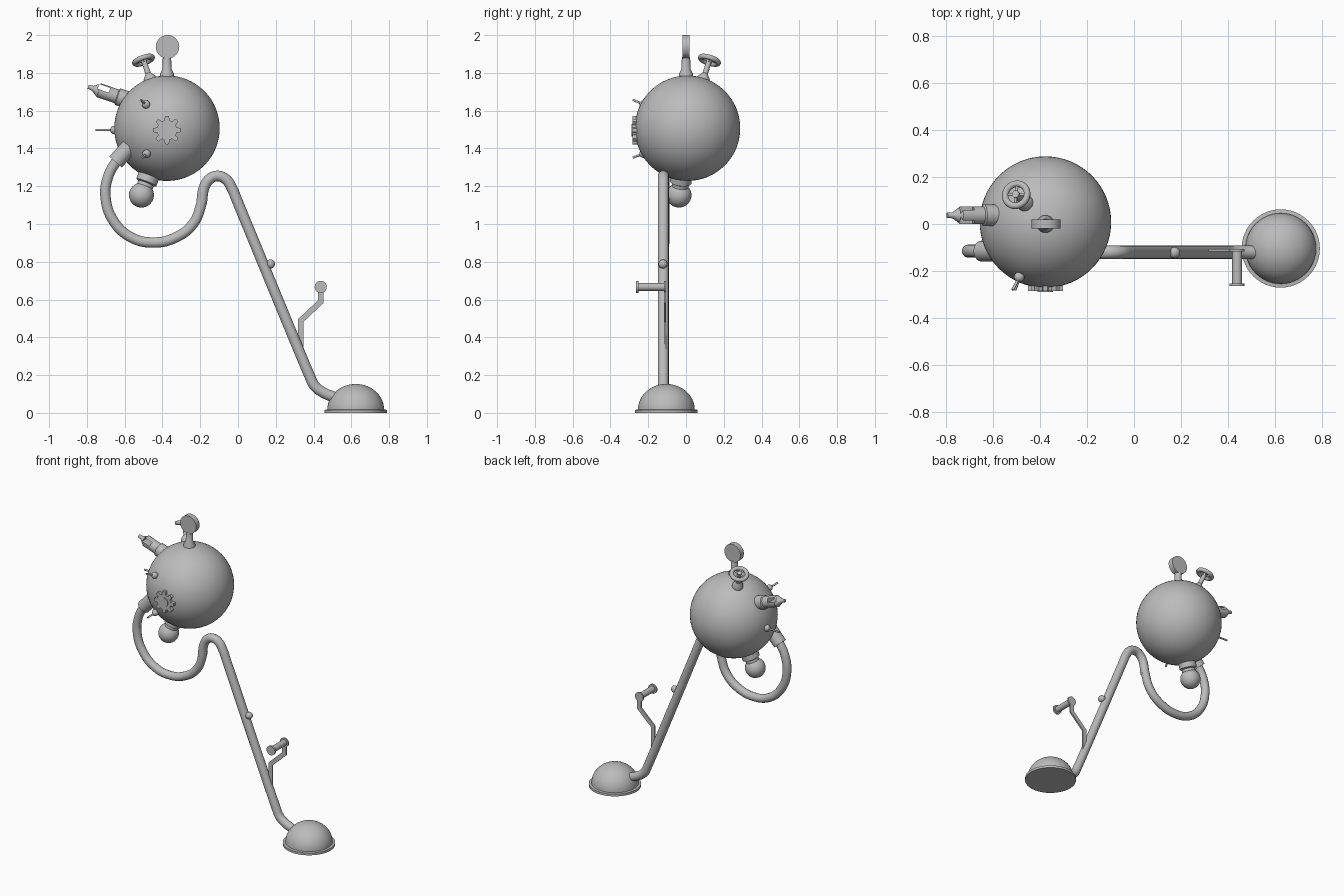
import bpy, bmesh, math
from mathutils import Vector

if "Cube" in bpy.data.objects:
    bpy.data.objects.remove(bpy.data.objects["Cube"])

grey = bpy.data.materials.new("plain_grey")
grey.use_nodes = True
colour = (0.5, 0.5, 0.5, 1)
grey.diffuse_color = colour
grey.node_tree.nodes["Principled BSDF"].inputs["Base Color"].default_value = colour


def finish(ob, name):
    """Name, colour and smooth a mesh object."""
    ob.name = name
    ob.data.materials.clear()
    ob.data.materials.append(grey)
    bpy.ops.object.select_all(action='DESELECT')
    ob.select_set(True)
    bpy.context.view_layer.objects.active = ob
    bpy.ops.object.shade_smooth_by_angle(angle=math.radians(35))
    return ob


def from_bmesh(name, bm):
    bmesh.ops.recalc_face_normals(bm, faces=bm.faces[:])
    mesh = bpy.data.meshes.new(name)
    bm.to_mesh(mesh)
    bm.free()
    ob = bpy.data.objects.new(name, mesh)
    bpy.context.collection.objects.link(ob)
    return finish(ob, name)


def lathe(name, base, axis, profile, segs=32):
    """Turn (radius, distance) pairs round an axis and cap both ends."""
    bm = bmesh.new()
    turn = Vector(axis).to_track_quat('Z', 'Y')
    rings = []
    for r, d in profile:
        rings.append([bm.verts.new(Vector(base) + turn @ Vector(
            (r * math.cos(math.tau * i / segs), r * math.sin(math.tau * i / segs), d)))
            for i in range(segs)])
    for a, b in zip(rings, rings[1:]):
        for i in range(segs):
            j = (i + 1) % segs
            bm.faces.new((a[i], a[j], b[j], b[i]))
    bm.faces.new(rings[0])
    bm.faces.new(rings[-1])
    return from_bmesh(name, bm)


def rod(name, start, end, r, segs=20):
    axis = Vector(end) - Vector(start)
    return lathe(name, start, axis, [(r, 0), (r, axis.length)], segs)


def ball(name, centre, r, segs=24):
    bpy.ops.mesh.primitive_uv_sphere_add(segments=segs, ring_count=segs // 2, radius=r, location=centre)
    return finish(bpy.context.object, name)


def tube(name, y, points, r):
    """Round tube through (x, z) points."""
    curve = bpy.data.curves.new(name, 'CURVE')
    curve.dimensions = '3D'
    curve.bevel_depth = r
    curve.bevel_resolution = 5
    curve.use_fill_caps = True
    curve.materials.append(grey)
    spline = curve.splines.new('BEZIER')
    spline.resolution_u = 8
    spline.bezier_points.add(len(points) - 1)
    for bp, (x, z) in zip(spline.bezier_points, points):
        bp.co = (x, y, z)
        bp.handle_left_type = bp.handle_right_type = 'AUTO'
    bpy.context.collection.objects.link(bpy.data.objects.new(name, curve))


def prism(name, outline, y0, y1):
    """Extrude an (x, z) outline along y."""
    bm = bmesh.new()
    face = bm.faces.new([bm.verts.new((x, y0, z)) for x, z in outline])
    out = bmesh.ops.extrude_face_region(bm, geom=[face])
    moved = [v for v in out["geom"] if isinstance(v, bmesh.types.BMVert)]
    bmesh.ops.translate(bm, verts=moved, vec=(0, y1 - y0, 0))
    return from_bmesh(name, bm)


# Main globe
C = Vector((-0.376, 0.008, 1.507))
R = 0.279
ball("globe", C, R, 64)

# Gear knob on the front
outline = []
for i in range(96):
    a = math.tau * i / 96
    r = 0.064 + 0.011 * max(-1, min(1, 2.2 * math.cos(8 * a)))
    outline.append((C.x + r * math.cos(a), 1.497 + r * math.sin(a)))
prism("gear_knob", outline, -0.284, -0.24)
rod("gear_hub", (C.x, -0.25, 1.497), (C.x, -0.289, 1.497), 0.033, 32)

# Small levers on ball joints
for name, base, tip in (
        ("upper_lever", (-0.487, -0.225, 1.633), (-0.515, -0.28, 1.657)),
        ("lower_lever", (-0.484, -0.225, 1.372), (-0.505, -0.28, 1.352)),
        ("side_lever", (-0.655, 0.04, 1.498), (-0.755, 0.045, 1.498))):
    ball(name + "_joint", base, 0.022)
    rod(name, base, tip, 0.006, 12)

# Round gauge on top
lathe("gauge_stem", (C.x, 0, 1.765), (0, 0, 1),
      [(0.037, 0), (0.037, 0.03), (0.024, 0.055), (0.022, 0.12)])
rod("gauge", (-0.373, -0.019, 1.938), (-0.373, 0.019, 1.938), 0.062, 48)

# Hand wheel with four spokes, standing off the globe
wheel = Vector((-0.5, 0.124, 1.867))
out = (wheel - C).normalized()
lathe("wheel_stem", C + out * (R - 0.01), out,
      [(0.036, 0), (0.034, 0.025), (0.015, 0.05), (0.014, 0.12)])
bpy.ops.mesh.primitive_torus_add(major_radius=0.049, minor_radius=0.014, major_segments=40,
                                 minor_segments=12, location=wheel,
                                 rotation=out.to_track_quat('Z', 'Y').to_euler())
finish(bpy.context.object, "wheel_rim")
rod("wheel_hub", wheel - out * 0.012, wheel + out * 0.012, 0.016)
side = out.cross(Vector((0, 1, 0))).normalized()
for n, d in enumerate((side, out.cross(side))):
    rod(f"wheel_spoke_{n + 1}", wheel - d * 0.048, wheel + d * 0.048, 0.006, 12)

# Slotted whistle on the side
whistle = lathe("whistle", (-0.58, 0.037, 1.655), (-0.95, 0, 0.32),
                [(0.046, 0), (0.046, 0.06), (0.038, 0.065), (0.038, 0.165),
                 (0.013, 0.2), (0.011, 0.225)])
bpy.ops.mesh.primitive_cube_add(size=1, location=(-0.71, 0.037, 1.718), rotation=(0, 0.325, 0))
cutter = bpy.context.object
cutter.scale = (0.062, 0.2, 0.026)
cut = whistle.modifiers.new("slot", 'BOOLEAN')
cut.object = cutter
cut.solver = 'EXACT'
bpy.context.view_layer.objects.active = whistle
bpy.ops.object.modifier_apply(modifier=cut.name)
bpy.data.objects.remove(cutter)
finish(whistle, "whistle")

# Bulb below the globe
bulb = Vector((-0.511, -0.037, 1.153))
down = (bulb - C).normalized()
lathe("bulb_collar", C + down * (R - 0.03), down,
      [(0.057, 0), (0.057, 0.06), (0.044, 0.066), (0.044, 0.1)])
ball("bulb", bulb, 0.066, 32)

# Looping hose and its collar
rod("hose_collar", (-0.575, -0.115, 1.41), (-0.648, -0.115, 1.328), 0.044, 32)
tube("hose", -0.115, [(-0.6, 1.38), (-0.645, 1.33), (-0.69, 1.243), (-0.701, 1.138),
                      (-0.659, 1.016), (-0.569, 0.931), (-0.452, 0.902), (-0.325, 0.931),
                      (-0.235, 1.005), (-0.193, 1.111), (-0.187, 1.14)], 0.028)

# Bent main pipe
tube("main_pipe", -0.12, [(-0.193, 1.111), (-0.178, 1.196), (-0.148, 1.24), (-0.108, 1.254),
                          (-0.066, 1.238), (-0.03, 1.185), (-0.01, 1.137), (0.385, 0.182),
                          (0.402, 0.148), (0.434, 0.118), (0.55, 0.068)], 0.029)
rod("pipe_stud_base", (0.14, -0.122, 0.775), (0.17, -0.122, 0.788), 0.018)
ball("pipe_stud", (0.172, -0.122, 0.788), 0.024)

# Flat bracket and grip
prism("grip_bracket", [(0.317, 0.33), (0.347, 0.33), (0.347, 0.482), (0.453, 0.582),
                       (0.453, 0.667), (0.423, 0.667), (0.423, 0.595), (0.317, 0.495)],
      -0.116, -0.106)
lathe("grip", (0.438, -0.106, 0.667), (0, -1, 0),
      [(0.032, 0), (0.032, 0.01), (0.021, 0.01), (0.021, 0.146), (0.032, 0.146), (0.032, 0.158)])

# Domed floor head with a rim
dome = [(0.166, 0), (0.166, 0.016), (0.15, 0.018)]
for i in range(1, 16):
    a = math.pi / 2 * i / 15.2
    dome.append((0.15 * math.cos(a), 0.018 + 0.135 * math.sin(a)))
lathe("floor_head", (0.623, -0.104, 0), (0, 0, 1), dome, 48)
